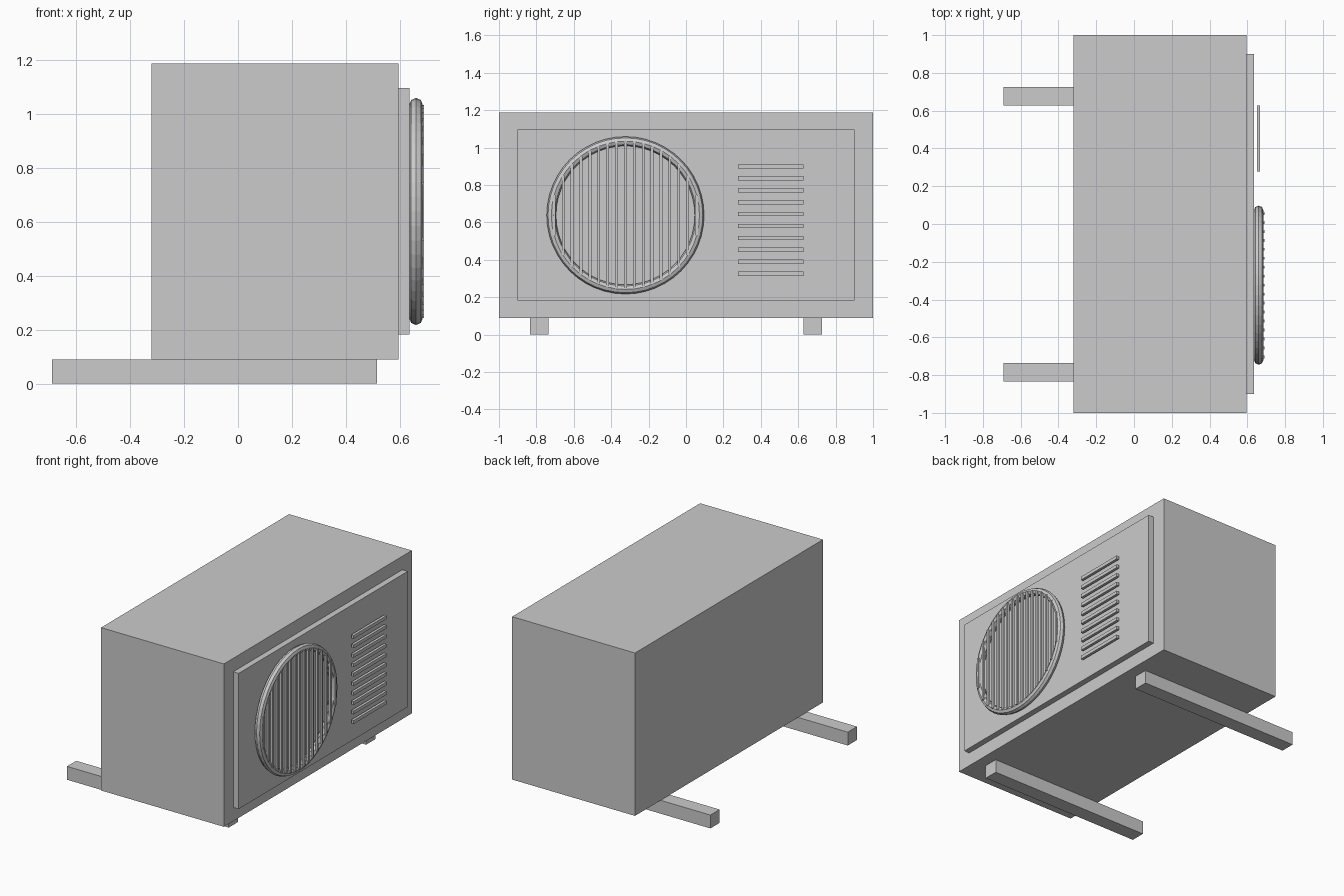
import bpy
import math

if "Cube" in bpy.data.objects:
    bpy.data.objects.remove(bpy.data.objects["Cube"])


def box(name, x0, x1, y0, y1, z0, z1):
    bpy.ops.mesh.primitive_cube_add(
        size=1, location=((x0 + x1) / 2, (y0 + y1) / 2, (z0 + z1) / 2))
    ob = bpy.context.object
    ob.name = name
    ob.scale = (x1 - x0, y1 - y0, z1 - z0)
    bpy.ops.object.transform_apply(location=False, rotation=False, scale=True)
    return ob


# Cabinet and raised front panel
box("cabinet", -0.32, 0.595, -1, 1, 0.09, 1.187)
box("face_panel", 0.595, 0.635, -0.9, 0.9, 0.182, 1.096)

# Mounting rails
for i, y in enumerate((-0.785, 0.677)):
    box(f"mounting_rail_{i + 1}", -0.69, 0.515, y - 0.049, y + 0.049, 0, 0.09)

# Fan ring
FAN_Y, FAN_Z = -0.324, 0.638
bpy.ops.mesh.primitive_torus_add(
    location=(0.66, FAN_Y, FAN_Z), rotation=(0, math.pi / 2, 0),
    major_radius=0.396, minor_radius=0.025,
    major_segments=48, minor_segments=8)
bpy.context.object.name = "fan_ring"

# Vertical grille bars, cut to the circle
for i in range(-8, 9):
    d = i * 0.0475
    h = math.sqrt(0.395 ** 2 - d * d)
    box(f"grille_bar_{i + 9}", 0.675, 0.69, FAN_Y + d - 0.0075,
        FAN_Y + d + 0.0075, FAN_Z - h, FAN_Z + h)

# Vent slats
for i in range(10):
    z = 0.326 + i * 0.0637
    box(f"vent_slat_{i + 1}", 0.65, 0.668, 0.277, 0.627, z - 0.0115, z + 0.0115)
